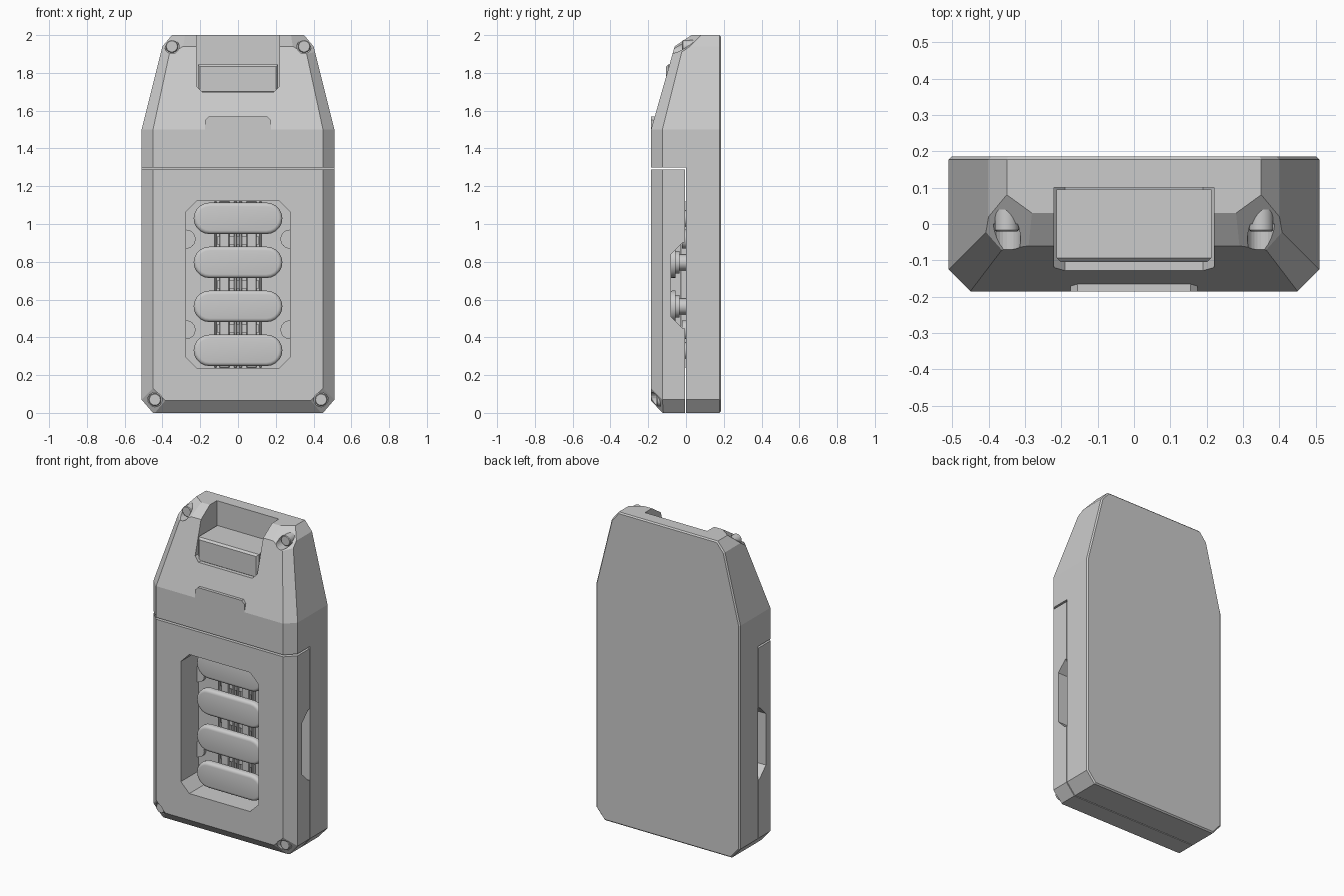
import bpy, bmesh, math
from mathutils import Vector

old = bpy.data.objects.get("Cube")
if old:
    bpy.data.objects.remove(old, do_unlink=True)

grey = bpy.data.materials.new("light_grey")
grey.use_nodes = True
COLOUR = (0.6, 0.6, 0.6, 1)
grey.diffuse_color = COLOUR
grey.node_tree.nodes["Principled BSDF"].inputs["Base Color"].default_value = COLOUR


def finish(name, bm, smooth=False):
    bmesh.ops.recalc_face_normals(bm, faces=bm.faces)
    mesh = bpy.data.meshes.new(name)
    bm.to_mesh(mesh)
    bm.free()
    mesh.materials.append(grey)
    ob = bpy.data.objects.new(name, mesh)
    bpy.context.collection.objects.link(ob)
    if smooth:
        bpy.ops.object.select_all(action='DESELECT')
        ob.select_set(True)
        bpy.context.view_layer.objects.active = ob
        bpy.ops.object.shade_smooth_by_angle(angle=math.radians(35))
    return ob


def prism(name, outline, axis, start, end, bevel=0, segments=1, smooth=False):
    """Extrude an (x, z) outline along y, or a (y, z) outline along x."""
    bm = bmesh.new()
    place = (lambda u, v: (u, start, v)) if axis == 'y' else (lambda u, v: (start, u, v))
    face = bm.faces.new([bm.verts.new(place(u, v)) for u, v in outline])
    new = bmesh.ops.extrude_face_region(bm, geom=[face])['geom']
    step = Vector((0, end - start, 0)) if axis == 'y' else Vector((end - start, 0, 0))
    bmesh.ops.translate(bm, vec=step, verts=[g for g in new if isinstance(g, bmesh.types.BMVert)])
    if bevel:
        bmesh.ops.bevel(bm, geom=list(face.edges), offset=bevel, segments=segments,
                        profile=0.5, affect='EDGES')
    return finish(name, bm, smooth)


def box(name, x, y, z, bevel=0):
    outline = [(x[0], z[0]), (x[1], z[0]), (x[1], z[1]), (x[0], z[1])]
    return prism(name, outline, 'y', *y, bevel)


def clipped(w, z0, z1, c, top=True):
    """Rectangle outline with clipped bottom and, if wanted, top corners."""
    low = [(-w, z0 + c), (-w + c, z0), (w - c, z0), (w, z0 + c)]
    t = c if top else 0
    high = [(w, z1 - t), (w - t, z1), (t - w, z1), (-w, z1 - t)] if top else [(w, z1), (-w, z1)]
    return low + high


def circle(x, z, r, n=24):
    return [(x + r * math.cos(math.tau * i / n), z + r * math.sin(math.tau * i / n)) for i in range(n)]


def pill(z, w, r, n=10):
    arc = [math.pi * i / n - math.pi / 2 for i in range(n + 1)]
    right = [(w - r + r * math.cos(a), z + r * math.sin(a)) for a in arc]
    return right + [(-u, 2 * z - v) for u, v in right]


def cut(target, cutter):
    mod = target.modifiers.new("cut", 'BOOLEAN')
    mod.object, mod.operation, mod.solver = cutter, 'DIFFERENCE', 'EXACT'
    bpy.context.view_layer.objects.active = target
    bpy.ops.object.modifier_apply(modifier=mod.name)
    bpy.data.objects.remove(cutter, do_unlink=True)


def slice_off(bm, point, normal):
    res = bmesh.ops.bisect_plane(bm, geom=bm.verts[:] + bm.edges[:] + bm.faces[:], dist=1e-5,
                                 plane_co=point, plane_no=normal, clear_outer=True)
    edges = [g for g in res['geom_cut'] if isinstance(g, bmesh.types.BMEdge)]
    if edges:
        bmesh.ops.contextual_create(bm, geom=edges)


def casing(name, extra=()):
    """Faceted block, sliced from a box; extra planes trim it further."""
    bm = bmesh.new()
    bmesh.ops.create_cube(bm, size=1)
    bmesh.ops.scale(bm, vec=(1.02, 0.37, 2), verts=bm.verts)
    bmesh.ops.translate(bm, vec=(0, 0, 1), verts=bm.verts)
    planes = [((0, -.185, 1.5), (0, -.44, .125)),      # front slope
              ((0, -.06, 1.94), (0, -.06, .09)),       # front top edge
              ((0, -.185, .065), (0, -.065, -.06))]    # front bottom edge
    for s in (1, -1):
        planes += [((s * .51, 0, 1.5), (s * .44, 0, .11)),         # tapered side
                   ((s * .40, 0, 1.94), (s * .06, 0, .05)),        # top corner
                   ((s * .51, 0, .07), (s * .07, 0, -.06)),        # bottom corner
                   ((s * .45, -.185, 1), (s, -1, 0)),              # front side edge
                   ((s * .45, -.185, 1.5), (s, -1, .5)),           # tapered front edge
                   ((s * .45, -.185, .13), (s, -2, -1)),           # lower bolt facet
                   ((s * .365, -.07, 1.9), (s * .32, -.44, .71))]  # upper bolt facet
    for point, normal in planes + list(extra):
        slice_off(bm, point, Vector(normal).normalized())
    rim = [e for e in bm.edges if all(v.co.y > .184 for v in e.verts)]
    if rim:
        bmesh.ops.bevel(bm, geom=rim, offset=.008, segments=1, affect='EDGES')
    return finish(name, bm)


# Main body with a step for the cover and a pocket at the top
body = casing("body")
cut(body, box("step_cutter", (-1, 1), (-1, 0), (-1, 1.3)))
cut(body, prism("pocket_cutter", clipped(.22, 1.7, 2.2, .03, False), 'y', -.4, .1))

# Front cover with button window and side slots
cover = casing("front_cover", [((0, -.006, 0), (0, 1, 0)), ((0, 0, 1.288), (0, 0, 1))])
cut(cover, prism("window_cutter", clipped(.275, .235, 1.125, .06), 'y', -.3, .1))
slot = [(.05, .43), (-.02, .45), (-.08, .51), (-.08, .84), (-.02, .9), (.05, .92)]
cut(cover, prism("slot_cutter", slot, 'x', .2, .7))
cut(cover, prism("slot_cutter", slot, 'x', -.7, -.36))

# Corner bolts in bored seats
for s, side in ((1, "left"), (-1, "right")):
    for part, level, x, z, y in ((body, "upper", .35, 1.94, -.02), (cover, "lower", .44, .07, -.155)):
        cut(part, prism("bore_cutter", circle(s * x, z, .038), 'y', -.4, y + .02))
        prism(f"{level}_{side}_bolt", circle(s * x, z, .033), 'y', y, y + .06, .004, 1, True)

# Raised block in the pocket and latch tab on the slope
box("pocket_block", (-.213, .213), (-.105, .095), (1.69, 1.845), .012)
prism("latch_tab", [(-.175, 1.5), (.175, 1.5), (.175, 1.55), (.155, 1.57), (-.155, 1.57), (-.175, 1.55)],
      'y', -.185, -.1)

# Buttons with collars and stems
for i in range(4):
    z = 1.03 - i * .233
    prism(f"button_{i + 1}", pill(z, .235, .083), 'y', -.092, -.055, .02, 4, True)
    prism(f"button_collar_{i + 1}", pill(z, .21, .06), 'y', -.056, -.035, smooth=True)
    for s, side in ((1, "left"), (-1, "right")):
        prism(f"button_stem_{i + 1}_{side}", circle(s * .14, z, .042), 'y', -.036, .01, smooth=True)

# Guide rails and screw bosses on the window floor
for s, side in ((1, "left"), (-1, "right")):
    for name, x, w in (("inner", .014, .008), ("middle", .072, .027), ("outer", .12, .005)):
        box(f"{name}_rail_{side}", (s * x - w, s * x + w), (-.03, .01), (.24, 1.12), .004)
    for i, z in enumerate((.92, .44)):
        prism(f"boss_{i + 1}_{side}", circle(s * .275, z, .05), 'y', -.02, .01, smooth=True)
for i in range(3):
    z = .913 - i * .233
    box(f"cross_bar_{i + 1}", (-.11, .11), (-.022, .005), (z - .022, z + .022))
